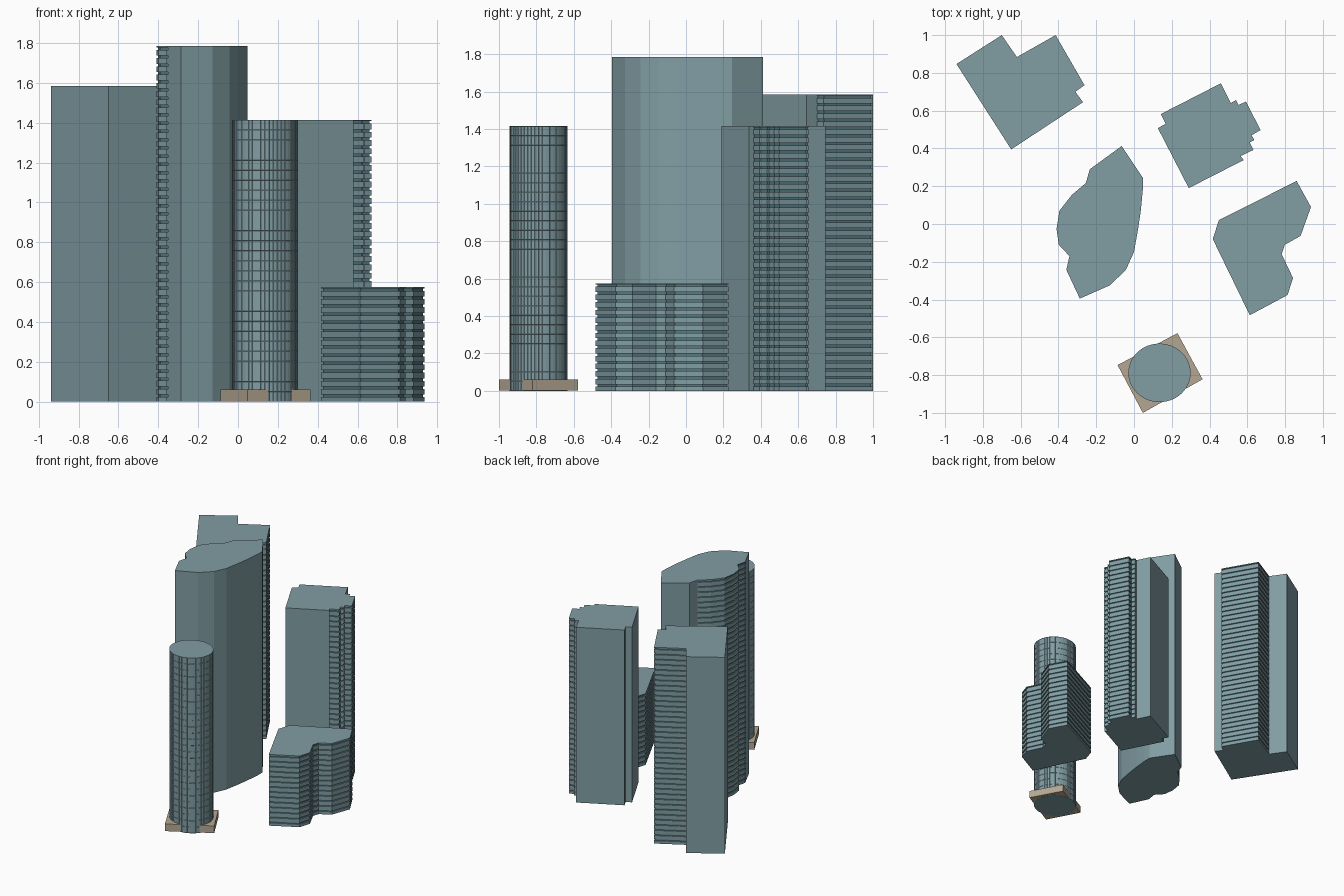
import bpy, bmesh, math
from mathutils import Vector
from mathutils.geometry import intersect_line_line_2d  # noqa

if "Cube" in bpy.data.objects:
    bpy.data.objects.remove(bpy.data.objects["Cube"])


def material(name, rgb):
    m = bpy.data.materials.new(name)
    m.diffuse_color = (*rgb, 1)
    m.use_nodes = True
    m.node_tree.nodes["Principled BSDF"].inputs["Base Color"].default_value = m.diffuse_color
    return m


FACADE = material("blue_grey_facade", (0.22, 0.34, 0.37))
GLASS = material("dark_glass", (0.09, 0.19, 0.22))
FRAME = material("pale_frame", (0.30, 0.42, 0.45))
STONE = material("tan_stone", (0.46, 0.39, 0.29))


def finish(name, bm, mats):
    bmesh.ops.recalc_face_normals(bm, faces=bm.faces)
    me = bpy.data.meshes.new(name)
    bm.to_mesh(me)
    bm.free()
    for m in mats:
        me.materials.append(m)
    ob = bpy.data.objects.new(name, me)
    bpy.context.collection.objects.link(ob)
    return ob


def recess(points, striped, depth):
    """Move the striped edges of a clockwise outline inwards."""
    pts = [Vector(p) for p in points]
    n = len(pts)
    lines = []
    for i in range(n):
        d = (pts[(i + 1) % n] - pts[i]).normalized()
        off = Vector((d.y, -d.x)) * (depth if i in striped else 0)
        lines.append((pts[i] + off, d))
    out = []
    for i in range(n):
        (p, d), (q, e) = lines[i - 1], lines[i]
        cross = d.x * e.y - d.y * e.x
        if abs(cross) < 0.05:
            out.append(q)
        else:
            w = q - p
            out.append(p + d * ((w.x * e.y - w.y * e.x) / cross))
    return out


def tower(name, outline, height, striped=(), floors=1, z0=0.0, mats=(FACADE, GLASS)):
    """Extruded outline; striped edges get a recessed glass band per floor."""
    inner = recess(outline, striped, 0.008)
    levels = [(z0, outline, 0)]
    if striped:
        step = height / floors
        for k in range(floors):
            a, b = (k + 0.55) * step, (k + 0.85) * step
            levels += [(a, outline, 0), (a, inner, 0), (b, inner, 1), (b, outline, 0)]
    levels.append((height, outline, 0))
    bm = bmesh.new()
    rings = [[bm.verts.new((p[0], p[1], z)) for p in o] for z, o, _ in levels]
    n = len(outline)
    for k in range(1, len(rings)):
        lo, hi = rings[k - 1], rings[k]
        for i in range(n):
            j = (i + 1) % n
            quad = (lo[i], lo[j], hi[j], hi[i])
            if len({tuple(round(c, 6) for c in v.co) for v in quad}) < 4:
                # untouched corners: keep only real ledge faces
                quad = [v for x, v in enumerate(quad)
                        if all((v.co - w.co).length > 1e-6 for w in quad[:x])]
                if len(quad) < 3:
                    continue
            f = bm.faces.new(quad)
            f.material_index = levels[k][2] if i in striped else 0
    bm.faces.new(rings[0])
    bm.faces.new(rings[-1])
    bmesh.ops.remove_doubles(bm, verts=bm.verts, dist=1e-5)
    return finish(name, bm, mats)


# Rear left tower with corner notches
tower("rear_left_tower",
      [(-.94, .847), (-.70, 1), (-.62, .884), (-.415, 1), (-.262, .735),
       (-.31, .70), (-.27, .645), (-.65, .395)],
      1.585, {2, 3, 4}, 38)

# Rear right tower with stepped corners
tower("rear_right_tower",
      [(.126, .508), (.168, .53), (.142, .582), (.46, .745), (.512, .64), (.54, .656),
       (.553, .63), (.593, .648), (.67, .497), (.623, .47), (.637, .444), (.613, .432),
       (.632, .392), (.565, .36), (.58, .338), (.29, .19)],
      1.415, set(range(5, 13)), 34)

# Tall central tower with a curved side
tower("central_tower",
      [(-.065, .413), (.047, .245), (.047, .185), (.036, .07), (.02, -.037), (0, -.148),
       (-.043, -.243), (-.128, -.325), (-.287, -.395), (-.358, -.243), (-.342, -.17),
       (-.398, -.11), (-.41, -.026), (-.395, .07), (-.33, .153), (-.255, .217),
       (-.234, .29)],
      1.785, set(range(9, 15)), 43)

# Low angled block on the right
tower("right_low_block",
      [(.417, -.08), (.449, .02), (.861, .228), (.937, .09), (.882, -.063), (.798, -.11),
       (.782, -.16), (.842, -.286), (.813, -.376), (.613, -.483)],
      0.575, set(range(10)), 14)

# Square stone plinth under the round tower
tower("round_tower_plinth",
      [(-.087, -.747), (.23, -.578), (.363, -.822), (.047, -1)],
      0.06, z0=0.002, mats=(STONE,))

# Round tower with a fine grid of recessed panels
SIDES, ROWS = 48, 28
bm = bmesh.new()
rings = []
for k in range(ROWS + 1):
    z = 1.415 * k / ROWS
    rings.append([bm.verts.new((.135 + .165 * math.cos(2 * math.pi * i / SIDES),
                                -.788 + .155 * math.sin(2 * math.pi * i / SIDES), z))
                  for i in range(SIDES)])
walls = []
for lo, hi in zip(rings, rings[1:]):
    for i in range(SIDES):
        j = (i + 1) % SIDES
        walls.append(bm.faces.new((lo[i], lo[j], hi[j], hi[i])))
bm.faces.new(rings[0][::-1])
bm.faces.new(rings[-1])
bm.normal_update()
res = bmesh.ops.inset_individual(bm, faces=walls, thickness=0.0015, depth=-0.0015)
for f in res["faces"]:
    f.material_index = 1
finish("round_tower", bm, (FACADE, FRAME))
